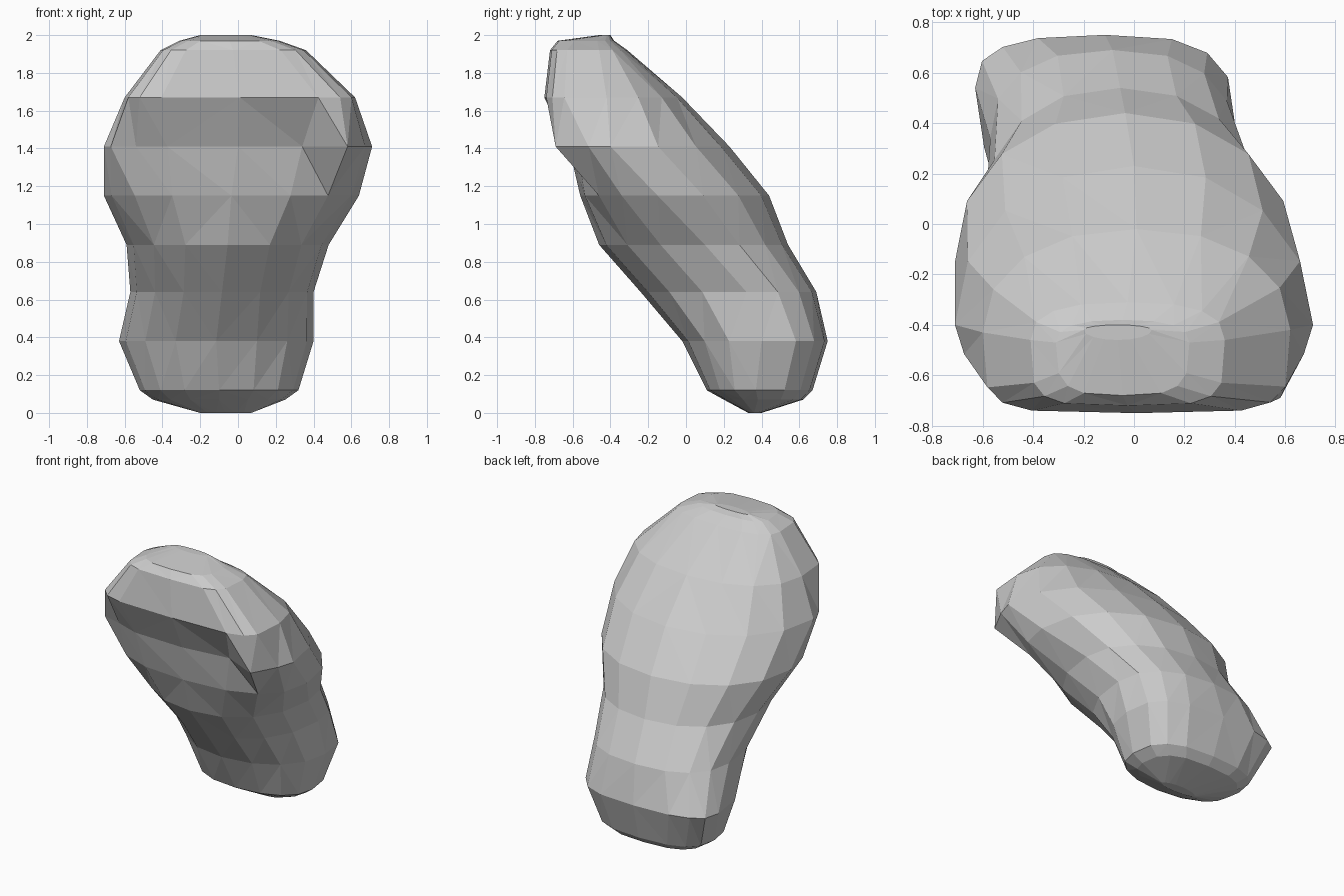
import bpy, bmesh, math

if "Cube" in bpy.data.objects:
    bpy.data.objects.remove(bpy.data.objects["Cube"])

SIDES = 16

# Horizontal sections: z, left x, right x, front y, back y,
# y of left / right extremes, front squareness, back squareness
SECTIONS = [
    (0.00, -0.20, 0.07, 0.33, 0.40, 0.36, 0.36, 2.0, 2.0),
    (0.07, -0.45, 0.25, 0.20, 0.62, 0.40, 0.38, 2.3, 2.8),
    (0.12, -0.52, 0.32, 0.11, 0.67, 0.42, 0.37, 2.3, 2.8),
    (0.38, -0.63, 0.40, -0.02, 0.75, 0.54, 0.40, 2.2, 2.9),
    (0.64, -0.57, 0.40, -0.24, 0.69, 0.34, 0.32, 2.2, 2.4),
    (0.89, -0.59, 0.48, -0.46, 0.54, 0.05, 0.10, 2.2, 2.2),
    (1.15, -0.71, 0.64, -0.56, 0.44, -0.15, -0.15, 2.5, 2.15),
    (1.41, -0.71, 0.71, -0.62, 0.23, -0.40, -0.40, 3.0, 2.1),
    (1.67, -0.60, 0.62, -0.75, -0.02, -0.43, -0.42, 5.0, 2.2),
    (1.92, -0.41, 0.36, -0.72, -0.31, -0.46, -0.46, 4.5, 2.6),
    (1.97, -0.31, 0.22, -0.68, -0.38, -0.47, -0.47, 3.5, 2.5),
    (2.00, -0.20, 0.07, -0.46, -0.40, -0.42, -0.42, 2.0, 2.0),
]


def section_ring(bm, z, left, right, front, back, yl, yr, sq_front, sq_back):
    """Four-quadrant rounded section with independent extents."""
    ring = []
    mid, half = (left + right) / 2, (right - left) / 2
    for i in range(SIDES):
        a = 2 * math.pi * i / SIDES
        c, s = math.cos(a), math.sin(a)
        power = 2 / (sq_front if s < 0 else sq_back)
        u = math.copysign(abs(c) ** power, c)
        v = abs(s) ** power
        side_y = yl + (yr - yl) * (u + 1) / 2
        end_y = front if s < 0 else back
        ring.append(bm.verts.new((mid + half * u, side_y + (end_y - side_y) * v, z)))
    return ring


# Leaning body: narrow foot, waist and broad head in one faceted skin
bm = bmesh.new()
rings = [section_ring(bm, *sec) for sec in SECTIONS]

# Projecting front corner on the right of the head, and notch beside it
rings[7][14].co.xy = (0.58, -0.69)
rings[7][13].co.xy = (0.34, -0.58)
# Receding left front edge
rings[7][10].co.xy = (-0.54, -0.55)

for low, high in zip(rings, rings[1:]):
    for i in range(SIDES):
        j = (i + 1) % SIDES
        bm.faces.new((low[i], low[j], high[j], high[i]))
bm.faces.new(rings[0][::-1])
bm.faces.new(rings[-1])
bmesh.ops.triangulate(bm, faces=bm.faces[:])
bmesh.ops.recalc_face_normals(bm, faces=bm.faces[:])

mesh = bpy.data.meshes.new("leaning_body")
bm.to_mesh(mesh)
bm.free()
body = bpy.data.objects.new("leaning_body", mesh)
bpy.context.collection.objects.link(body)
